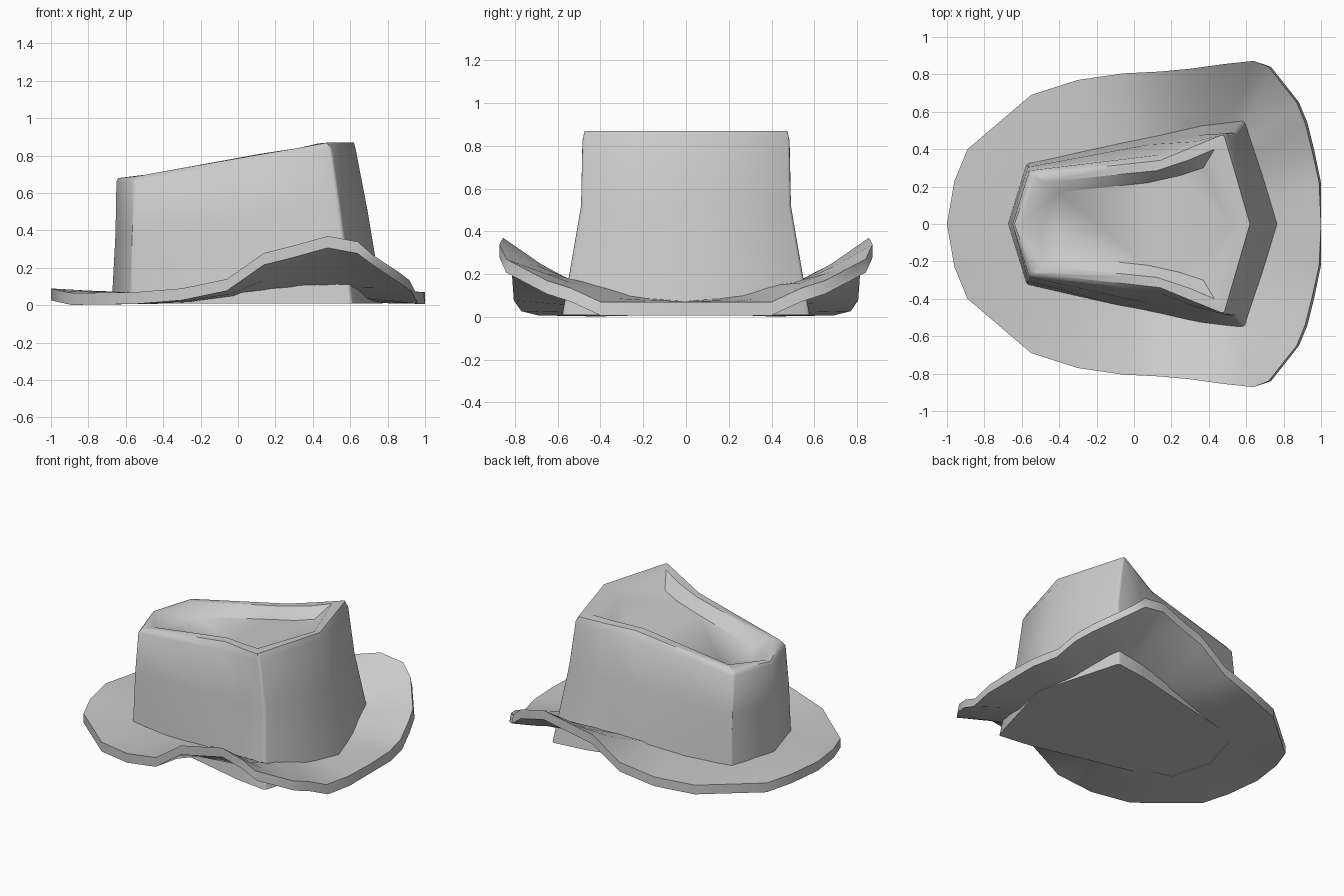
import bpy, bmesh

if "Cube" in bpy.data.objects:
    bpy.data.objects.remove(bpy.data.objects["Cube"])

def mirrored(half):
    """Closed ring from a half outline that starts and ends on y = 0."""
    return half + [(x, -y, z) for x, y, z in reversed(half[1:-1])]

def make(name, rings, cap=False, closed=False, corners=(), angle=0.6):
    bm = bmesh.new()
    loops = [[bm.verts.new(p) for p in mirrored(r)] for r in rings]
    n = len(loops[0])
    pairs = list(zip(loops, loops[1:]))
    if closed:
        pairs.append((loops[-1], loops[0]))
    for a, b in pairs:
        for i in range(n):
            j = (i + 1) % n
            bm.faces.new((a[i], a[j], b[j], b[i]))
    if cap:
        bm.faces.new(loops[0])
        bm.faces.new(loops[-1])
    # soften the upright corners
    edges = [bm.edges.get((a[i], b[i])) for a, b in pairs[:3]
             for k in corners for i in (k, n - k)]
    if edges:
        bmesh.ops.bevel(bm, geom=edges, offset=0.015, segments=2,
                        profile=0.5, affect='EDGES')
    bmesh.ops.recalc_face_normals(bm, faces=bm.faces)
    mesh = bpy.data.meshes.new(name)
    bm.to_mesh(mesh)
    bm.free()
    ob = bpy.data.objects.new(name, mesh)
    bpy.context.collection.objects.link(ob)
    bpy.context.view_layer.objects.active = ob
    ob.select_set(True)
    bpy.ops.object.shade_smooth_by_angle(angle=angle)
    ob.select_set(False)
    return ob

# crown: base, waist, shoulder, rim, lip and pinched dent
base = [(-.675, 0, .01), (-.575, .325, .01), (.05, .47, .01), (.38, .55, .01),
        (.61, .58, .01), (.775, 0, .01)]
waist = [(-.655, 0, .38), (-.565, .305, .40), (.08, .425, .47), (.34, .475, .50),
         (.545, .492, .52), (.69, 0, .52)]
shoulder = [(-.65, 0, .66), (-.56, .285, .66), (.14, .37, .765), (.32, .44, .80),
            (.50, .488, .83), (.63, 0, .83)]
rim = [(-.64, 0, .68), (-.54, .265, .69), (.14, .34, .81), (.32, .415, .84),
       (.48, .48, .87), (.62, 0, .87)]
lip = [(-.61, 0, .68), (-.48, .225, .70), (.12, .285, .81), (.30, .345, .835),
       (.43, .40, .865), (.58, 0, .868)]
dent = [(-.50, 0, .63), (-.40, .17, .64), (.07, .22, .73), (.25, .26, .755),
        (.37, .30, .78), (.51, 0, .80)]
make("crown", [base, waist, shoulder, rim, lip, dent], cap=True,
     corners=(1, 4), angle=0.8)

# brim: outer edge point followed by the matching point at the crown
brim = [(-1, 0, .09, -.62, 0, .07), (-.96, .23, .08, -.57, .15, .07),
        (-.89, .40, .065, -.54, .27, .07), (-.55, .69, .07, -.45, .30, .07),
        (-.30, .77, .09, -.25, .36, .08), (-.06, .805, .14, -.02, .40, .11),
        (.14, .815, .28, .14, .44, .13), (.30, .83, .32, .28, .47, .14),
        (.48, .855, .37, .42, .50, .15), (.64, .872, .34, .52, .52, .16),
        (.72, .84, .27, .58, .50, .16), (.87, .65, .17, .60, .42, .15),
        (.915, .54, .135, .63, .35, .13), (.95, .40, .07, .66, .25, .10),
        (.99, .22, .07, .69, .14, .085), (1, 0, .07, .72, 0, .075)]

def brim_ring(t, sag, drop):
    """One ring of the brim; the lower front edge flares out a little."""
    return [(min(1, ix + (ox - ix) * t + (.2 * drop * t if ox > .7 else 0)),
             iy + (oy - iy) * t, iz + (oz - iz) * (t - sag) - drop)
            for ox, oy, oz, ix, iy, iz in brim]

steps = [(0, 0), (.5, .06), (1, 0)]
make("brim", [brim_ring(t, s, 0) for t, s in steps] +
     [brim_ring(t, s, .063) for t, s in reversed(steps)], closed=True)
